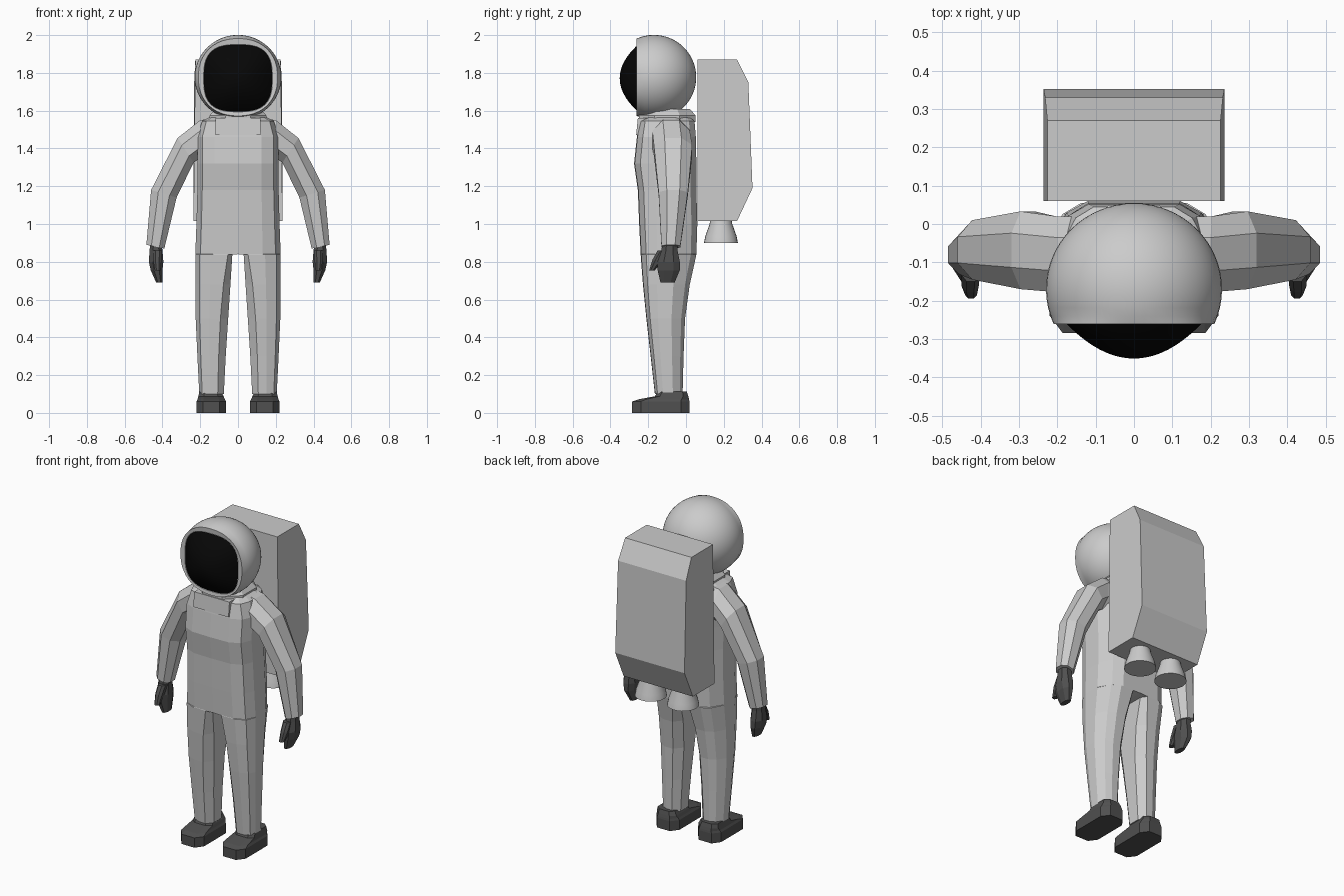
import bpy, bmesh, math
from mathutils import Vector

if "Cube" in bpy.data.objects:
    bpy.data.objects.remove(bpy.data.objects["Cube"])


def material(name, v):
    m = bpy.data.materials.new(name)
    m.diffuse_color = (v, v, v, 1)
    m.use_nodes = True
    m.node_tree.nodes["Principled BSDF"].inputs["Base Color"].default_value = m.diffuse_color
    return m


SUIT = material("suit_grey", 0.6)
DARK = material("dark_grey", 0.08)
BLACK = material("visor_black", 0.002)


def loft(name, rings, mat, mirror=False, smooth=None, caps=(True, True), open_middle=False):
    """Skin a list of equal-length point rings."""
    bm = bmesh.new()
    rows = [[bm.verts.new(p) for p in r] for r in rings]
    n = len(rows[0])
    for a, b in zip(rows, rows[1:]):
        for i in range(n):
            j = (i + 1) % n
            bm.faces.new((a[i], a[j], b[j], b[i]))
    if caps[0]:
        bm.faces.new(rows[0])
    if caps[1]:
        bm.faces.new(rows[-1])
    bmesh.ops.remove_doubles(bm, verts=bm.verts[:], dist=0.0005)
    bmesh.ops.recalc_face_normals(bm, faces=bm.faces[:])
    if open_middle:
        inner = [f for f in bm.faces if all(abs(v.co.x) < 1e-4 for v in f.verts)]
        bmesh.ops.delete(bm, geom=inner, context='FACES')
    me = bpy.data.meshes.new(name)
    bm.to_mesh(me)
    bm.free()
    me.materials.append(mat)
    ob = bpy.data.objects.new(name, me)
    bpy.context.collection.objects.link(ob)
    if mirror:
        ob.modifiers.new("mirror", 'MIRROR').merge_threshold = 0.001
    if smooth:
        bpy.ops.object.select_all(action='DESELECT')
        ob.select_set(True)
        bpy.context.view_layer.objects.active = ob
        bpy.ops.object.shade_smooth_by_angle(angle=math.radians(smooth))
    return ob


def octagon(x0, x1, y0, y1, z, cx=0.28, cy=0.28):
    a, b = (x1 - x0) * cx, (y1 - y0) * cy
    return [(x0 + a, y0, z), (x1 - a, y0, z), (x1, y0 + b, z), (x1, y1 - b, z),
            (x1 - a, y1, z), (x0 + a, y1, z), (x0, y1 - b, z), (x0, y0 + b, z)]


# Torso and leg: one half, square at the centre line, then split into a leg
def body_ring(z, xi, xo, yf, yb, ci):
    w, d = xo - xi, yb - yf
    return [(xi, yf + ci * d, z), (xi + ci * w, yf, z), (xo - .42 * w, yf + .01 * d, z),
            (xo - .12 * w, yf + .1 * d, z), (xo, yf + .3 * d, z), (xo, yb - .35 * d, z),
            (xo - .2 * w, yb - .1 * d, z), (xo - .45 * w, yb, z),
            (xi + ci * w, yb, z), (xi, yb - ci * d, z)]


body = [(1.565, 0, .15, -.21, .02, 0), (1.545, 0, .19, -.245, .045, 0),
        (1.46, 0, .215, -.26, .052, 0), (1.32, 0, .215, -.275, .055, 0),
        (1.18, 0, .215, -.255, .055, 0), (1.0, 0, .22, -.248, .06, 0),
        (.84, 0, .226, -.24, .055, 0), (.838, .03, .226, -.24, .055, .12),
        (.68, .04, .226, -.228, .02, .2), (.5, .052, .224, -.21, -.005, .24),
        (.3, .065, .215, -.187, -.013, .25), (.1, .075, .205, -.165, -.018, .25)]
loft("suit_body", [body_ring(*r) for r in body], SUIT, mirror=True, open_middle=True)


# Arms: rings spanned by an outer and an inner (x, z) edge
def arm_ring(o, i, y0, y1):
    o, i = Vector((o[0], 0, o[1])), Vector((i[0], 0, i[1]))
    return [o.lerp(i, t) + Vector((0, y, 0)) for t, y, _ in octagon(0, 1, y0, y1, 0)]


loft("arms", [arm_ring(*r) for r in [
    ((.13, 1.56), (.16, 1.34), -.17, .02), ((.20, 1.55), (.205, 1.345), -.178, .02),
    ((.32, 1.455), (.235, 1.325), -.17, .033), ((.46, 1.18), (.325, 1.14), -.145, .01),
    ((.485, .89), (.39, .87), -.13, -.03)]], SUIT, mirror=True)

# Gloves with thumbs
loft("gloves", [octagon(*r) for r in [
    (.405, .465, -.125, -.045, .90), (.400, .468, -.13, -.045, .86),
    (.395, .472, -.15, -.033, .80), (.40, .462, -.15, -.033, .755),
    (.40, .433, -.135, -.06, .69)]], DARK, mirror=True)
loft("thumbs", [octagon(*r) for r in [
    (.402, .45, -.15, -.09, .86), (.405, .45, -.178, -.12, .81),
    (.41, .44, -.195, -.165, .755)]], DARK, mirror=True)

# Boots
loft("boots", [octagon(*r, .22, .15) for r in [
    (.064, .22, -.285, .018, 0), (.064, .22, -.285, .018, .06),
    (.07, .214, -.25, .016, .072), (.076, .21, -.165, .012, .088),
    (.088, .204, -.15, .005, .112)]], DARK, mirror=True)

# Collar and chest flap
loft("collar", [octagon(-r, r, -.1 - r, -.1 + r, z) for r, z in
                [(.15, 1.54), (.15, 1.575), (.12, 1.61)]], SUIT)
loft("chest_flap", [[(-.12, y, z), (.12, y, z), (.12, -.2, z), (-.12, -.2, z)]
                    for y, z in [(-.264, 1.47), (-.255, 1.56)]], SUIT)

# Helmet: sphere opened at the front with a squarish rim
N, CY, CZ, R = 48, -.17, 1.777, .224


def super_ring(rx, rz, y, p, z=CZ):
    pts = []
    for k in range(N):
        c, s = math.cos(2 * math.pi * k / N), math.sin(2 * math.pi * k / N)
        f = (abs(c) ** p + abs(s) ** p) ** (-1 / p)
        pts.append((rx * c * f, y, z + rz * s * f))
    return pts


rings = [super_ring(.178, .174, -.235, 2.9, 1.772), super_ring(.182, .178, -.258, 2.9, 1.772)]
A0 = math.radians(66)
for k in range(20):
    a = A0 + (math.pi - A0) * k / 20
    r = R * math.sin(a)
    rings.append(super_ring(r * 1.025, r, CY - R * math.cos(a), 2.25 if k == 0 else 2))
rings.append(super_ring(.0001, .0001, CY + R, 2))
loft("helmet", rings, SUIT, smooth=35, caps=(False, False))

# Visor: shallow dome with the same squarish outline
loft("visor", [super_ring(.18 * s, .176 * s, -.256 - .095 * (1 - s * s), 2 + .9 * s, 1.772)
               for s in (1, .95, .88, .8, .7, .6, .5, .4, .3, .2, .1, .001)],
     BLACK, smooth=40, caps=(False, False))

# Backpack
profile = [(.06, 1.87, .226), (.27, 1.87, .226), (.33, 1.75, .232),
           (.352, 1.19, .236), (.27, 1.015, .236), (.06, 1.015, .236)]
loft("backpack", [[(s * x, y, z) for y, z, x in profile] for s in (-1, 1)], SUIT)


# Thruster nozzles
def circle(r, z):
    return [(.11 + r * math.cos(t * math.pi / 12), .185 + r * math.sin(t * math.pi / 12), z)
            for t in range(24)]


loft("nozzles", [circle(.055, 1.03), circle(.06, 1.0), circle(.083, .935), circle(.09, .9)],
     SUIT, mirror=True, smooth=40)
